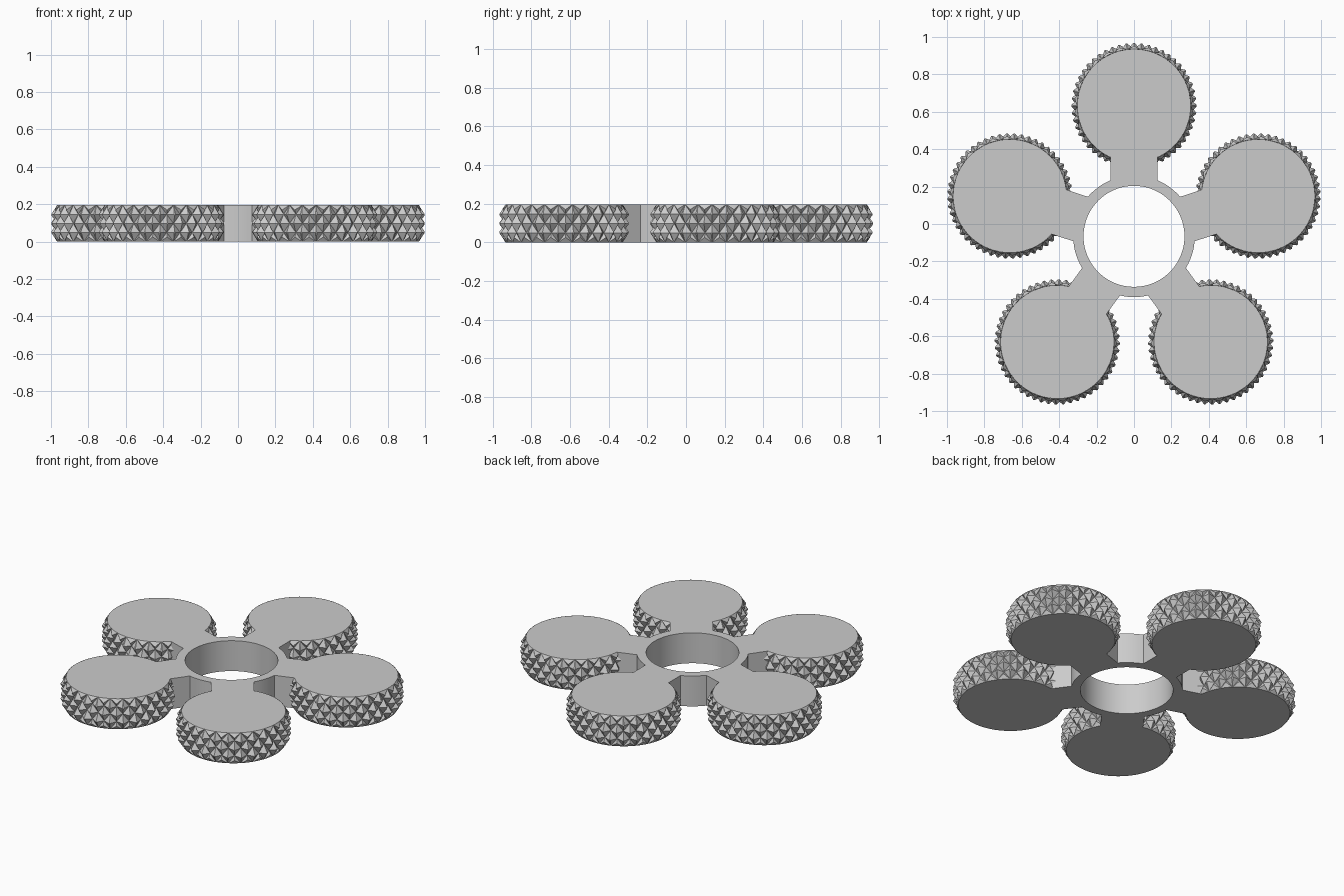
import bpy, bmesh
from math import pi, cos, sin, asin, radians
from mathutils import Vector, Matrix

if "Cube" in bpy.data.objects:
    bpy.data.objects.remove(bpy.data.objects["Cube"], do_unlink=True)

LOBES = 5
HEIGHT = 0.195
CENTRE = Vector((0, -0.066, 0))
HOLE_R, HUB_R = 0.27, 0.325
ARM_HALF = 0.125
LOBE_DIST = 0.698
ROOT_R, TIP_R, CLIP_R = 0.303, 0.339, 0.335   # grip valleys, peaks, trimmed peaks
TEETH, ROWS = 26, 2

grey = bpy.data.materials.new("plain grey")
grey.use_nodes = True
grey.diffuse_color = (0.6, 0.6, 0.6, 1)
grey.node_tree.nodes["Principled BSDF"].inputs["Base Color"].default_value = grey.diffuse_color


def polar(r, a, z=0.0):
    return Vector((r * cos(a), r * sin(a), z))


def to_mesh(bm, name):
    bmesh.ops.recalc_face_normals(bm, faces=bm.faces)
    mesh = bpy.data.meshes.new(name)
    bm.to_mesh(mesh)
    bm.free()
    mesh.materials.append(grey)
    return mesh


def add_object(name, mesh):
    obj = bpy.data.objects.new(name, mesh)
    bpy.context.collection.objects.link(obj)
    return obj


def arc(r, start, end, steps):
    return [polar(r, start + (end - start) * i / steps) for i in range(steps + 1)]


def lobe_angle(k):
    return pi / 2 + k * 2 * pi / LOBES


# Body: hub ring, arms and round lobes as one extruded outline
def make_body():
    hub_half = asin(ARM_HALF / HUB_R)
    lobe_half = pi - asin(ARM_HALF / ROOT_R)
    outline = []
    for k in range(LOBES):
        a = lobe_angle(k)
        centre = polar(LOBE_DIST, a)
        outline += [centre + p for p in arc(ROOT_R, a - lobe_half, a + lobe_half, 88)]
        outline += arc(HUB_R, a + hub_half, lobe_angle(k + 1) - hub_half, 6)
    hole = arc(HOLE_R, 0, 2 * pi, 80)[:-1]

    bm = bmesh.new()
    edges = []
    for loop in (outline, hole):
        verts = [bm.verts.new(CENTRE + p) for p in loop]
        edges += [bm.edges.new((v, verts[i - 1])) for i, v in enumerate(verts)]
    bmesh.ops.triangle_fill(bm, edges=edges, use_beauty=True)
    grown = bmesh.ops.extrude_face_region(bm, geom=bm.faces[:])["geom"]
    top = [g for g in grown if isinstance(g, bmesh.types.BMVert)]
    bmesh.ops.translate(bm, verts=top, vec=(0, 0, HEIGHT))
    mesh = to_mesh(bm, "body")
    mesh.shade_smooth()
    mesh.set_sharp_from_angle(angle=radians(25))
    return add_object("body", mesh)


def ring_solid(name, rings):
    """Closed solid from stacked rings; quads split along their valley diagonal."""
    bm = bmesh.new()
    rows = [[bm.verts.new(p) for p in ring] for ring in rings]
    n = len(rows[0])
    for j in range(len(rows) - 1):
        for i in range(n):
            a, b = rows[j][i], rows[j][(i + 1) % n]
            d, c = rows[j + 1][i], rows[j + 1][(i + 1) % n]
            if (i + j) % 2 == 0:
                tris = ((a, b, d), (b, c, d))
            else:
                tris = ((a, b, c), (a, c, d))
            for t in tris:
                bm.faces.new(t)
    bm.faces.new(rows[0][::-1])
    bm.faces.new(rows[-1])
    return to_mesh(bm, name)


# Diamond grip: alternating peaks and valleys, trimmed by a chamfered drum
def make_grip_mesh():
    n, levels = TEETH * 2, ROWS * 2
    step = HEIGHT / levels
    knurl = add_object("grip_blank", ring_solid("grip_blank", [
        [polar(TIP_R if (i + j) % 2 == 0 else ROOT_R, 2 * pi * i / n, j * step)
         for i in range(n)] for j in range(levels + 1)]))

    over = 0.01
    slope = (CLIP_R - ROOT_R) / step
    low_r = ROOT_R + 0.0007 - over * slope
    profile = [(low_r, -over), (CLIP_R, step), (CLIP_R, HEIGHT - step), (low_r, HEIGHT + over)]
    cutter = add_object("grip_trimmer", ring_solid("grip_trimmer", [
        [polar(r, 2 * pi * (i + 0.37) / (n * 2), z) for i in range(n * 2)] for r, z in profile]))

    trim = knurl.modifiers.new("trim", "BOOLEAN")
    trim.operation, trim.solver, trim.object = "INTERSECT", "EXACT", cutter
    graph = bpy.context.evaluated_depsgraph_get()
    mesh = bpy.data.meshes.new_from_object(knurl.evaluated_get(graph))
    for helper in (knurl, cutter):
        bpy.data.objects.remove(helper, do_unlink=True)

    # The body supplies the flat ends
    bm = bmesh.new()
    bm.from_mesh(mesh)
    caps = [f for f in bm.faces if abs(f.normal.z) > 0.99]
    bmesh.ops.delete(bm, geom=caps, context="FACES")
    bm.to_mesh(mesh)
    bm.free()
    mesh.name = "grip"
    return mesh


make_body()
grip = make_grip_mesh()
for k in range(LOBES):
    a = lobe_angle(k)
    ring = add_object(f"lobe_grip_{k + 1}", grip)
    ring.matrix_world = Matrix.Translation(CENTRE + polar(LOBE_DIST, a)) @ Matrix.Rotation(a, 4, "Z")
